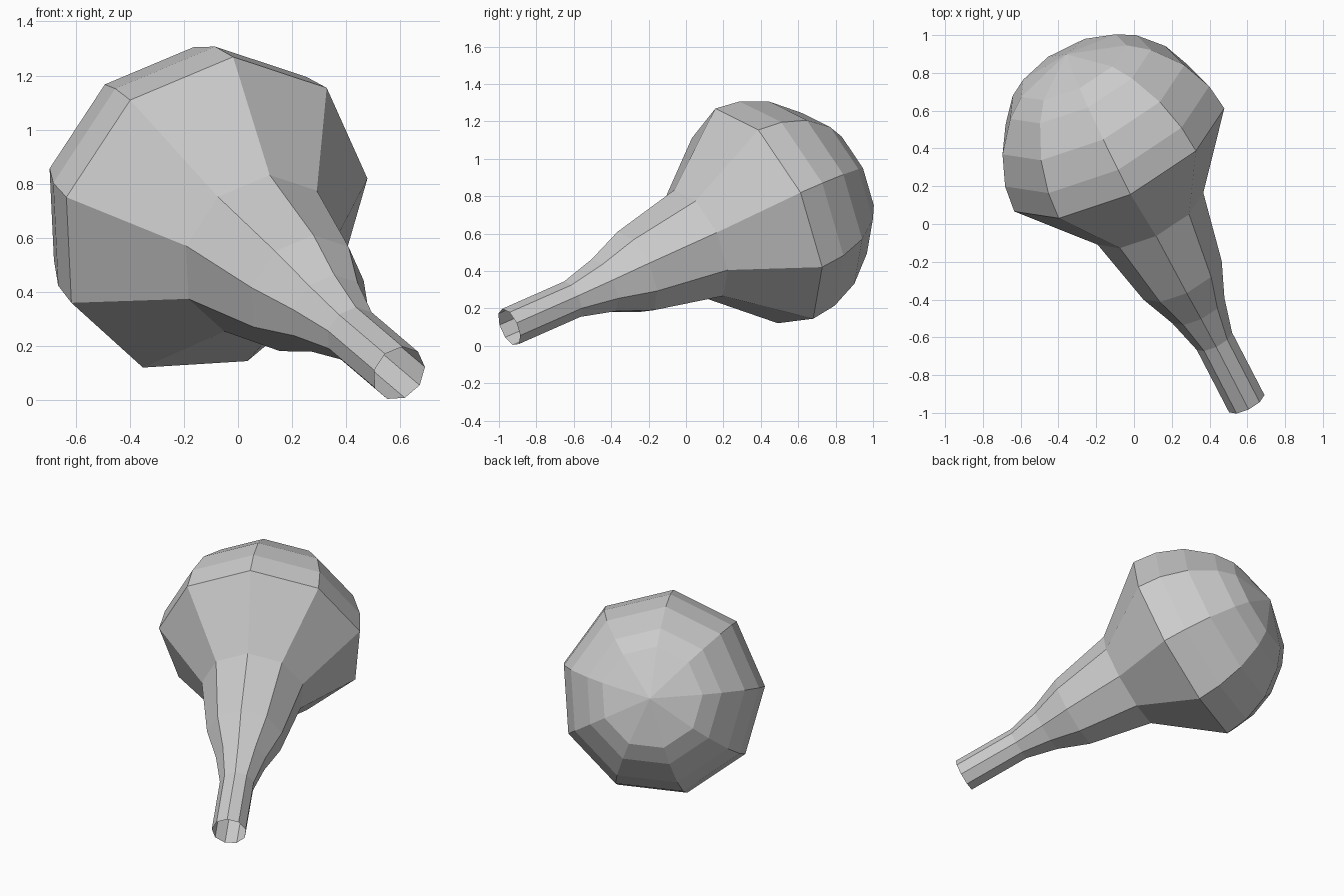
import bpy, bmesh, math
from mathutils import Vector, Matrix

if "Cube" in bpy.data.objects:
    bpy.data.objects.remove(bpy.data.objects["Cube"])

SIDES = 9
BULB_R = 0.63

# Axis of the tilted lathe shape, from the open stem end to the bulb centre
stem_end = Vector((0.595, -0.945, 0.10))
bulb_centre = Vector((-0.09, 0.377, 0.683))
axis = (bulb_centre - stem_end).normalized()
side = Vector((0.111, -0.344, 0.932))
side = (side - axis * side.dot(axis)).normalized()

# Stem and flare: (distance along the axis, radius)
profile = [(0, 0.106), (0.40, 0.106), (0.60, 0.156), (0.80, 0.235), (1.20, 0.317), (1.60, BULB_R)]
# Rounded dome: rings at these angles above the widest ring, then the pole
for deg in (13.7, 30, 48, 60):
    a = math.radians(deg)
    profile.append((1.60 + BULB_R * math.sin(a), BULB_R * math.cos(a)))
profile.append((1.60 + BULB_R, 0))

# Spin the profile around z, leaving the stem end open
bm = bmesh.new()
points = [bm.verts.new((r, 0, h)) for h, r in profile]
edges = [bm.edges.new(pair) for pair in zip(points, points[1:])]
bmesh.ops.spin(bm, geom=points + edges, cent=(0, 0, 0), axis=(0, 0, 1),
               angle=math.tau, steps=SIDES, use_merge=False)
bmesh.ops.remove_doubles(bm, verts=bm.verts, dist=0.0005)
bmesh.ops.recalc_face_normals(bm, faces=bm.faces)

# Tilt into place
tilt = Matrix((side, axis.cross(side), axis)).transposed().to_4x4()
bm.transform(Matrix.Translation(stem_end) @ tilt)

mesh = bpy.data.meshes.new("bulb_with_stem")
bm.to_mesh(mesh)
bm.free()
bulb = bpy.data.objects.new("bulb_with_stem", mesh)
bpy.context.collection.objects.link(bulb)
